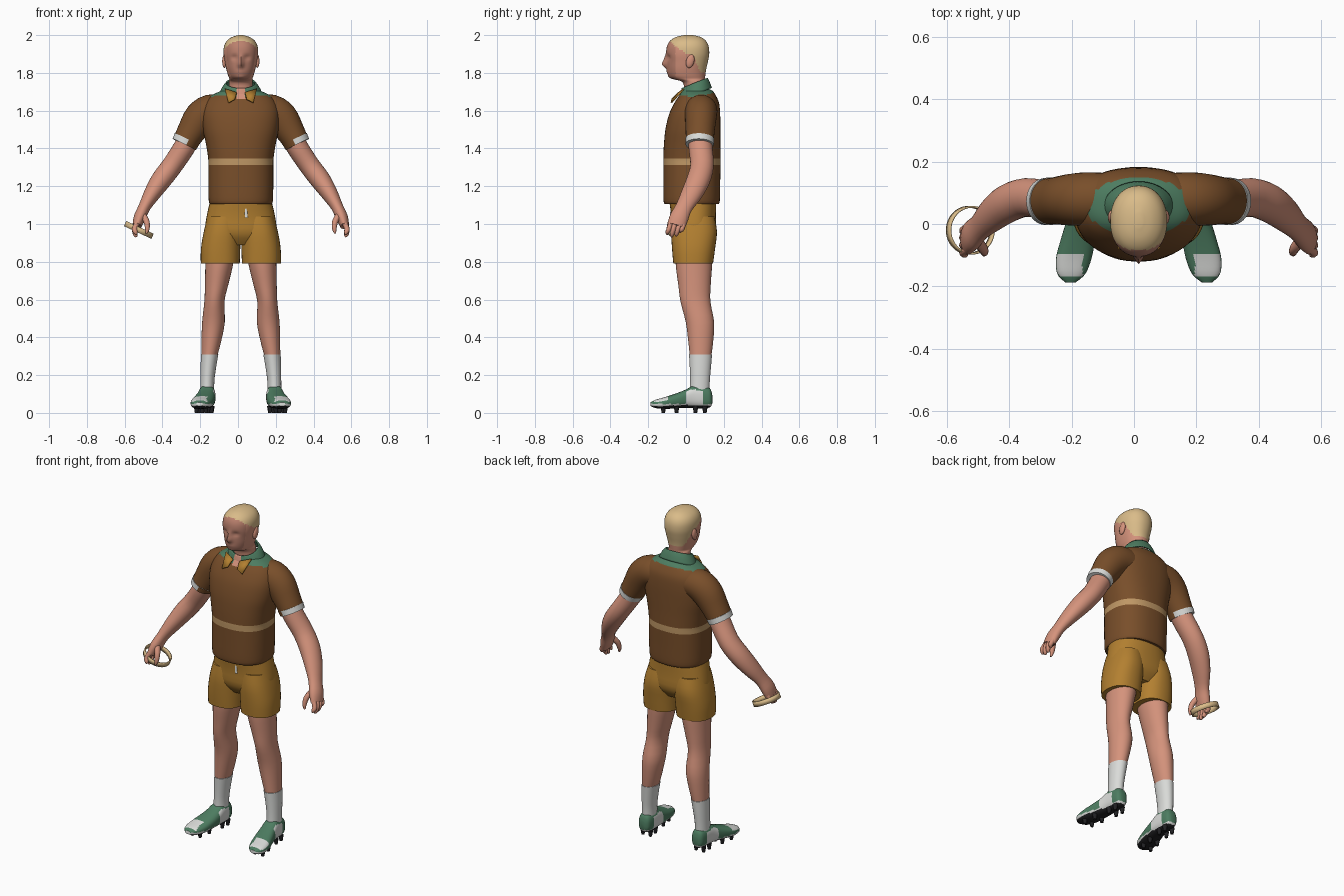
import bpy, bmesh, math
from mathutils import Vector

CX = 0.015  # body midline
COLOURS = {
    "skin": (0.66, 0.29, 0.20), "face_skin": (0.50, 0.22, 0.155),
    "hair": (0.70, 0.50, 0.25), "shirt_brown": (0.19, 0.077, 0.023),
    "stripe_tan": (0.52, 0.31, 0.13), "shorts_ochre": (0.45, 0.215, 0.03),
    "green": (0.075, 0.205, 0.12), "white": (0.70, 0.71, 0.69),
    "sole_black": (0.015, 0.015, 0.017),
}
MATS = {}
for name, c in COLOURS.items():
    MATS[name] = bpy.data.materials.new(name)
    MATS[name].diffuse_color = (*c, 1)
ORDER = list(COLOURS)


def finish(name, bm, colour, angle=50):
    """colour is a name, or a rule taking face centre (midline at x=0) and normal"""
    bmesh.ops.recalc_face_normals(bm, faces=bm.faces)
    bm.normal_update()
    for f in bm.faces:
        f.smooth = True
        if callable(colour):
            f.material_index = ORDER.index(colour(f.calc_center_median(), f.normal))
        else:
            f.material_index = ORDER.index(colour)
    me = bpy.data.meshes.new(name)
    bm.to_mesh(me)
    bm.free()
    for m in ORDER:
        me.materials.append(MATS[m])
    me.set_sharp_from_angle(angle=math.radians(angle))
    ob = bpy.data.objects.new(name, me)
    ob.location.x = CX
    bpy.context.collection.objects.link(ob)
    return ob


def smooth_keys(keys, sub):
    """Catmull-Rom interpolation of ring keys"""
    out = []
    for i in range(len(keys) - 1):
        a, b = keys[max(i - 1, 0)], keys[i]
        c, d = keys[i + 1], keys[min(i + 2, len(keys) - 1)]
        for k in range(sub):
            t = k / sub
            out.append([0.5 * (2*q + (r - p)*t + (2*p - 5*q + 4*r - s)*t*t
                               + (3*q - p - 3*r + s)*t**3)
                        for p, q, r, s in zip(a, b, c, d)])
    return out + [list(keys[-1])]


def loft(name, keys, colour, segs=24, sub=3, n=2.0, axis=None, hint=(0, 1, 0),
         side=1, bumps=(), caps=True):
    """keys: (x, y, z, half width, half depth) of each ring"""
    rings = smooth_keys(keys, sub)
    pts = [Vector(r[:3]) for r in rings]
    bm, rows = bmesh.new(), []
    for i, r in enumerate(rings):
        t = Vector(axis) if axis else pts[min(i + 1, len(pts) - 1)] - pts[max(i - 1, 0)]
        t.normalize()
        v = Vector(hint)
        v = (v - t * v.dot(t)).normalized()
        u = v.cross(t)
        row = []
        for k in range(segs):
            a = 2 * math.pi * k / segs
            c, s = math.cos(a), math.sin(a)
            p = (pts[i] + u * r[3] * math.copysign(abs(c) ** (2 / n), c)
                 + v * r[4] * math.copysign(abs(s) ** (2 / n), s))
            for centre, radius, move in bumps:
                w = sum(((p[j] - centre[j]) / radius[j]) ** 2 for j in range(3))
                p = p + Vector(move) * math.exp(-w)
            row.append(bm.verts.new((p.x * side, p.y, p.z)))
        rows.append(row)
    for lo, hi in zip(rows, rows[1:]):
        for k in range(segs):
            j = (k + 1) % segs
            bm.faces.new((lo[k], lo[j], hi[j], hi[k]))
    if caps:
        bm.faces.new(rows[0])
        bm.faces.new(rows[-1])
    return finish(name, bm, colour)


def upright(table):
    """(z, half width, front y, back y) to ring keys"""
    return [(0, (f + b) / 2, z, w, (b - f) / 2) for z, w, f, b in table]


def thicken(ob, t):
    m = ob.modifiers.new("thickness", "SOLIDIFY")
    m.thickness, m.offset = t, 0


# Head and neck, with hair coloured above a hairline
def head_colour(c, n):
    line = [(-0.2, 1.975), (-0.085, 1.97), (-0.05, 1.935), (0.0, 1.905),
            (0.04, 1.885), (0.065, 1.83), (0.08, 1.80), (0.3, 1.80)]
    for (y0, z0), (y1, z1) in zip(line, line[1:]):
        if y0 <= c.y < y1 and c.z > z0 + (z1 - z0) * (c.y - y0) / (y1 - y0):
            return "hair"
    return "face_skin" if c.y < -0.055 and c.z > 1.765 else "skin"


bumps = [((0, -0.105, 1.845), (0.014, 0.05, 0.018), (0, -0.026, 0)),
         ((0, -0.105, 1.872), (0.011, 0.05, 0.022), (0, -0.013, 0)),
         ((0, -0.10, 1.805), (0.028, 0.05, 0.012), (0, -0.006, 0)),
         ((0, -0.09, 1.775), (0.025, 0.05, 0.014), (0, -0.008, 0))]
for s in (1, -1):
    bumps.append(((s * 0.034, -0.095, 1.882), (0.018, 0.04, 0.013), (0, 0.011, 0)))
loft("head", upright([
    (1.66, 0.066, -0.005, 0.105), (1.71, 0.063, -0.008, 0.10), (1.752, 0.063, -0.02, 0.10),
    (1.768, 0.061, -0.068, 0.10), (1.785, 0.067, -0.09, 0.102), (1.82, 0.077, -0.099, 0.107),
    (1.86, 0.085, -0.101, 0.116), (1.90, 0.091, -0.105, 0.123), (1.94, 0.089, -0.101, 0.12),
    (1.97, 0.074, -0.084, 0.105), (1.99, 0.046, -0.052, 0.077), (2.0, 0.012, -0.01, 0.035)]),
    head_colour, segs=64, sub=4, n=2.15, axis=(0, 0, 1), bumps=bumps)


# Shirt body: stripe, green yoke and open neck
def shirt_colour(c, n):
    if 1.312 < c.z < 1.348 and abs(n.z) < 0.6:
        return "stripe_tan"
    if c.z > 1.645 and c.y < 0.02 and abs(c.x) < (c.z - 1.64) * 0.5:
        return "skin"
    if c.z > 1.62 and (c.x / 0.165) ** 2 + ((c.y - 0.055) / 0.095) ** 2 < 1:
        return "green"
    return "shirt_brown"


loft("shirt_body", upright([
    (1.105, 0.163, -0.112, 0.172), (1.125, 0.17, -0.119, 0.179), (1.22, 0.172, -0.12, 0.181),
    (1.312, 0.172, -0.12, 0.183), (1.348, 0.173, -0.12, 0.183), (1.42, 0.184, -0.117, 0.182),
    (1.50, 0.20, -0.109, 0.182), (1.58, 0.205, -0.09, 0.181), (1.64, 0.19, -0.062, 0.175),
    (1.68, 0.155, -0.036, 0.158), (1.705, 0.105, -0.018, 0.14), (1.72, 0.07, 0.0, 0.11)]),
    shirt_colour, segs=64, sub=4, n=2.35, axis=(0, 0, 1))

# Collar band, tilted down to the front
band = loft("collar", [(0, 0.05, 1.685, 0.112, 0.09), (0, 0.048, 1.72, 0.095, 0.08),
                       (0, 0.046, 1.745, 0.076, 0.07)],
            lambda c, n: "skin" if c.y < 0 and abs(c.x) < 0.018 else "green",
            segs=48, axis=(0, -0.38, 0.92), caps=False)
thicken(band, 0.008)

# Shorts hips and drawstring
loft("shorts_hips", [(0, 0.042, 0.89, 0.12, 0.075), (0, 0.042, 0.95, 0.186, 0.115),
                     (0, 0.04, 1.04, 0.181, 0.118), (0, 0.035, 1.13, 0.16, 0.125)],
     "shorts_ochre", segs=40, n=2.3, axis=(0, 0, 1))
loft("drawstring", [(0.026, -0.078, 1.09, 0.006, 0.004), (0.029, -0.081, 1.035, 0.008, 0.004)],
     "white", segs=8)


def shoe_colour(c, n):
    if n.z < -0.6 and c.z < 0.05:
        return "sole_black"
    if c.z < 0.048 or (-0.165 < c.y < -0.10 and n.z > 0.5 and abs(c.x) > 0.18):
        return "white"
    if 0.0 < c.y < 0.085 and c.z < 0.115 + 0.3 * (0.04 - abs(c.y - 0.04)):
        return "white"
    return "green"


for s, tag in ((1, "left"), (-1, "right")):
    # Collar flap
    bm = bmesh.new()
    bm.faces.new([bm.verts.new((s * x, y, z)) for x, y, z in (
        (0.022, -0.038, 1.695), (0.085, -0.012, 1.715), (0.066, -0.078, 1.642), (0.032, -0.074, 1.66))])
    thicken(finish(tag + "_collar_flap", bm, "shorts_ochre"), 0.008)

    # Ear
    bm = bmesh.new()
    bmesh.ops.create_uvsphere(bm, u_segments=14, v_segments=10, radius=1)
    for v in bm.verts:
        v.co = Vector((s * 0.087 + v.co.x * 0.012, 0.022 + v.co.y * 0.022 + v.co.z * 0.006,
                       1.862 + v.co.z * 0.036))
    finish(tag + "_ear", bm, "skin")

    # Sleeve with pale cuff
    loft(tag + "_sleeve", [(0.08, 0.08, 1.60, 0.08, 0.082), (0.16, 0.08, 1.598, 0.088, 0.086),
                           (0.215, 0.078, 1.56, 0.088, 0.083), (0.257, 0.075, 1.497, 0.077, 0.077),
                           (0.287, 0.073, 1.446, 0.069, 0.074), (0.298, 0.072, 1.424, 0.066, 0.073)],
         "shirt_brown", segs=32, side=s)
    loft(tag + "_cuff", [(0.286, 0.073, 1.449, 0.0715, 0.0765), (0.3, 0.072, 1.421, 0.068, 0.075)],
         lambda c, n: "white" if abs(c.x) > 0.285 or c.y > 0.08 else "shirt_brown",
         segs=40, sub=1, side=s)

    # Arm and palm
    loft(tag + "_arm", [(0.26, 0.073, 1.48, 0.058, 0.062), (0.30, 0.077, 1.405, 0.057, 0.063),
                        (0.363, 0.085, 1.31, 0.055, 0.062), (0.42, 0.066, 1.235, 0.054, 0.062),
                        (0.47, 0.03, 1.16, 0.044, 0.056), (0.51, -0.01, 1.09, 0.032, 0.045),
                        (0.535, -0.036, 1.035, 0.032, 0.05), (0.55, -0.052, 0.99, 0.024, 0.048)],
         "skin", segs=28, side=s)

    # Fingers and thumb
    for i, (y, tip) in enumerate(((-0.09, 0.945), (-0.066, 0.932), (-0.042, 0.936), (-0.02, 0.955))):
        loft(f"{tag}_finger_{i + 1}", [(0.546, y + 0.01, 1.01, 0.014, 0.013),
                                       (0.562, y, 0.975, 0.014, 0.013),
                                       (0.558, y - 0.008, tip + 0.012, 0.012, 0.011),
                                       (0.552, y - 0.01, tip, 0.005, 0.005)],
             "skin", segs=10, side=s)
    loft(tag + "_thumb", [(0.525, -0.045, 1.055, 0.018, 0.02), (0.50, -0.078, 1.015, 0.016, 0.016),
                          (0.495, -0.092, 0.975, 0.012, 0.012), (0.50, -0.097, 0.95, 0.005, 0.005)],
         "skin", segs=10, side=s)

    # Shorts leg
    loft(tag + "_shorts_leg", [(0.109, 0.038, 0.79, 0.103, 0.105), (0.107, 0.04, 0.87, 0.104, 0.114),
                               (0.099, 0.043, 0.96, 0.097, 0.121), (0.09, 0.04, 1.04, 0.085, 0.11)],
         "shorts_ochre", segs=36, n=2.3, axis=(0, 0, 1), side=s)

    # Leg and sock
    loft(tag + "_leg", [(0.108, 0.042, 0.86, 0.078, 0.098), (0.115, 0.042, 0.78, 0.073, 0.096),
                        (0.128, 0.045, 0.68, 0.062, 0.086), (0.14, 0.05, 0.59, 0.053, 0.079),
                        (0.145, 0.074, 0.48, 0.06, 0.075), (0.156, 0.078, 0.38, 0.052, 0.066),
                        (0.167, 0.077, 0.30, 0.042, 0.057)],
         "skin", segs=32, axis=(0, 0, 1), side=s)
    loft(tag + "_sock", [(0.165, 0.077, 0.31, 0.046, 0.061), (0.172, 0.076, 0.24, 0.041, 0.056),
                         (0.177, 0.074, 0.17, 0.037, 0.052), (0.178, 0.072, 0.11, 0.037, 0.052)],
         "white", segs=32, axis=(0, 0, 1), side=s)

    # Shoe: y, centre x, half width, bottom, top
    shoe = [(0.139, 0.178, 0.016, 0.05, 0.095), (0.127, 0.178, 0.034, 0.03, 0.13),
            (0.09, 0.178, 0.042, 0.024, 0.144), (0.04, 0.18, 0.046, 0.025, 0.145),
            (0.0, 0.185, 0.05, 0.026, 0.124), (-0.05, 0.195, 0.055, 0.024, 0.104),
            (-0.11, 0.208, 0.057, 0.021, 0.084), (-0.16, 0.216, 0.045, 0.025, 0.07),
            (-0.188, 0.219, 0.016, 0.036, 0.056)]
    loft(tag + "_shoe", [(x, y, (b + t) / 2, w, (t - b) / 2) for y, x, w, b, t in shoe],
         shoe_colour, segs=40, sub=4, n=2.5, axis=(0, 1, 0), hint=(0, 0, 1), side=s)

    # Studs under the sole
    bm = bmesh.new()
    for y, x in ((0.10, 0.178), (0.05, 0.18), (-0.05, 0.198), (-0.12, 0.21)):
        for dx in (-0.025, 0.025):
            new = bmesh.ops.create_cone(bm, cap_ends=True, segments=10, radius1=0.009,
                                        radius2=0.015, depth=0.036)["verts"]
            bmesh.ops.translate(bm, verts=new, vec=(s * (x + dx), y, 0.018))
    finish(tag + "_studs", bm, "sole_black")

# Hoop held in one hand
hoop = loft("hand_hoop", [(-0.546, -0.02, 0.955, 0.077, 0.075), (-0.534, -0.02, 0.982, 0.077, 0.075)],
            "hair", segs=48, sub=1, axis=(0.42, 0, 0.907), caps=False)
thicken(hoop, 0.006)
